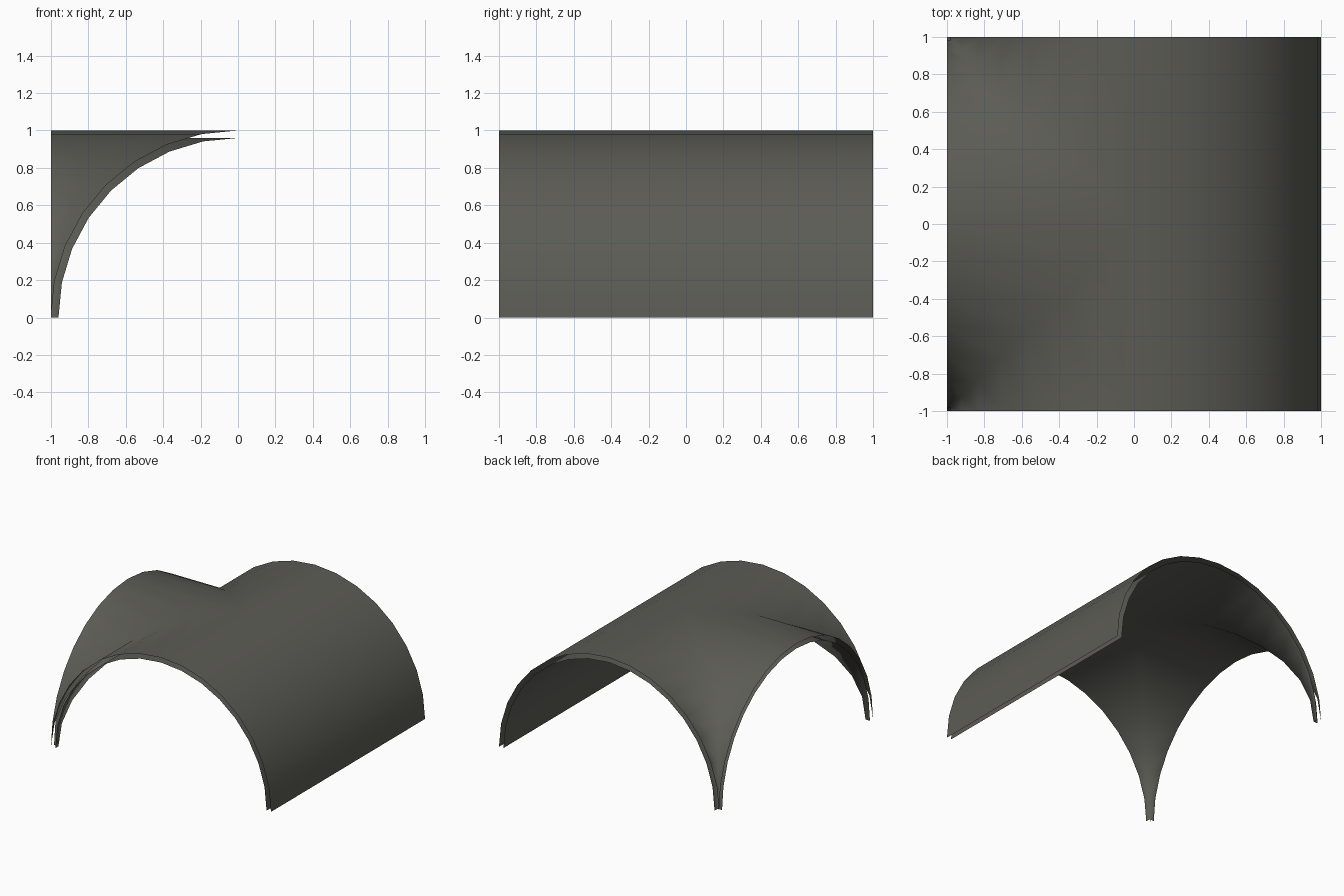
import bpy, bmesh, math

if "Cube" in bpy.data.objects:
    bpy.data.objects.remove(bpy.data.objects["Cube"])

SEG = 16  # facets per half-round arch

mat = bpy.data.materials.new("dark_grey_stone")
mat.diffuse_color = (0.107, 0.106, 0.092, 1)
mat.use_nodes = True
mat.node_tree.nodes["Principled BSDF"].inputs["Base Color"].default_value = mat.diffuse_color


def vault_shell(name, r, up):
    """Barrel vault along y, crossed by a half vault opening on the -x side."""
    bm = bmesh.new()
    arc = [(r * math.cos(math.pi * i / SEG), r * math.sin(math.pi * i / SEG))
           for i in range(SEG + 1)]

    def face(points):
        unique = []
        for p in points:
            if all(math.dist(p, q) > 1e-5 for q in unique):
                unique.append(p)
        if len(unique) < 3:
            return
        f = bm.faces.new([bm.verts.new(p) for p in unique])
        f.normal_update()
        if (f.normal.z > 0) != up:
            f.normal_flip()

    for (a, za), (b, zb) in zip(arc, arc[1:]):
        # main barrel, cut back to the groin on the left half
        ga, gb = max(-a, 0), max(-b, 0)
        for s in (-1, 1):
            face([(a, s, za), (b, s, zb), (b, s * gb, zb), (a, s * ga, za)])
        # cross vault from the left opening to the groin
        face([(-1, a, za), (-1, b, zb), (-abs(b), b, zb), (-abs(a), a, za)])

    bmesh.ops.remove_doubles(bm, verts=bm.verts, dist=1e-4)
    for f in bm.faces:
        f.smooth = True
    me = bpy.data.meshes.new(name)
    bm.to_mesh(me)
    bm.free()
    me.materials.append(mat)
    ob = bpy.data.objects.new(name, me)
    bpy.context.collection.objects.link(ob)


# Two open skins, without rim faces
vault_shell("vault_outer_skin", 1.0, True)
vault_shell("vault_inner_skin", 0.96, False)
